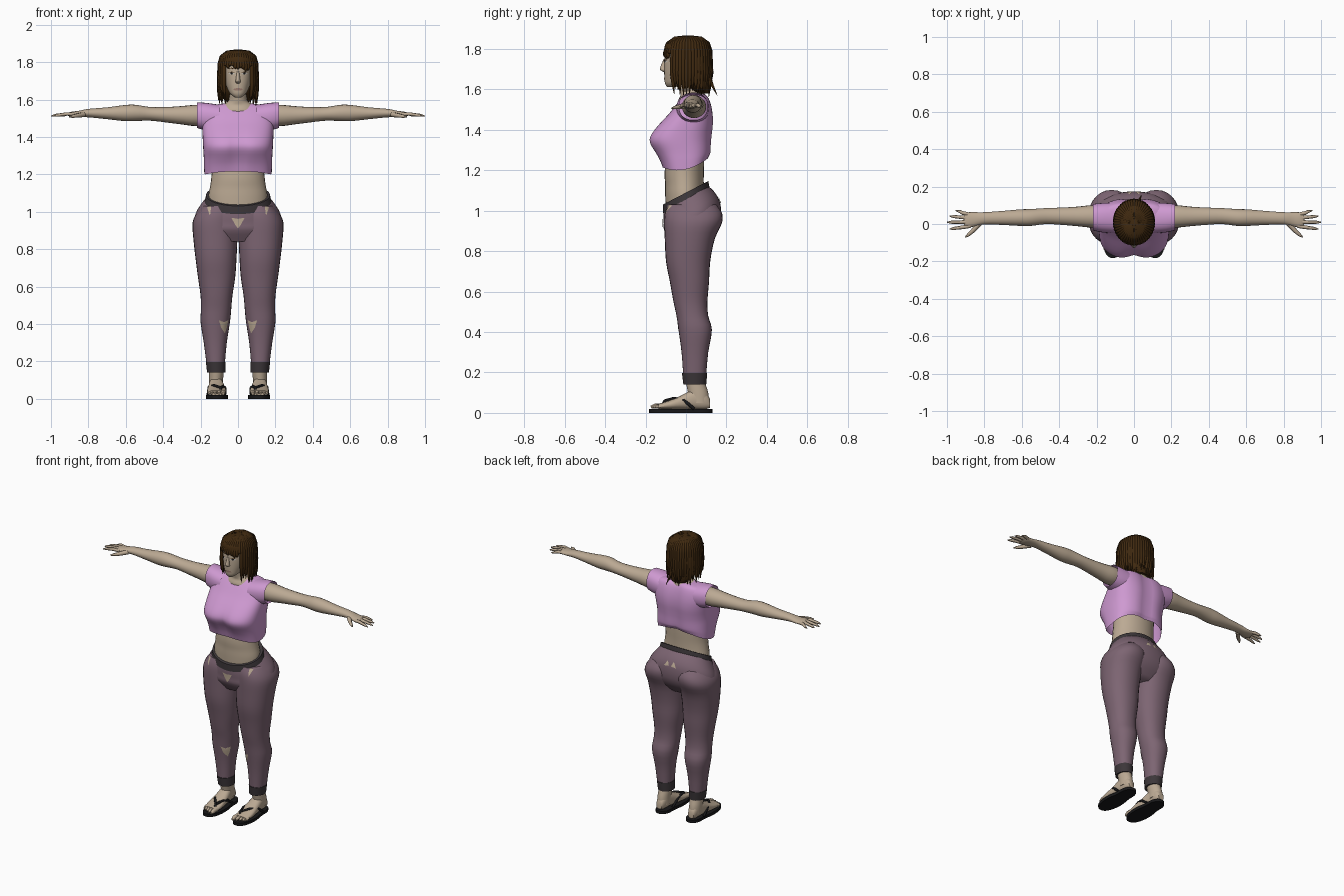
import bpy, bmesh, math, random
from mathutils import Vector
from mathutils.bvhtree import BVHTree

random.seed(4)
TAU = 2 * math.pi


def material(name, r, g, b):
    m = bpy.data.materials.new(name)
    m.diffuse_color = (r, g, b, 1)
    return m


SKIN = material("skin", .50, .40, .295)
SHIRT = material("lilac_cloth", .62, .32, .64)
PANTS = material("plum_cloth", .205, .13, .17)
TRIM = material("charcoal_trim", .045, .037, .041)
HAIR = material("brown_hair", .05, .022, .005)
BLACK = material("black_rubber", .009, .009, .010)
WHITE = material("eye_white", .55, .52, .48)
LIPS = material("lip", .33, .2, .16)


def finish(ob, mat, mirror=False, angle=55):
    ob.data.materials.clear()
    ob.data.materials.append(mat)
    if mirror:
        ob.modifiers.new("mirror", 'MIRROR')
    bpy.ops.object.select_all(action='DESELECT')
    ob.select_set(True)
    bpy.context.view_layer.objects.active = ob
    bpy.ops.object.shade_smooth_by_angle(angle=math.radians(angle))
    return ob


def add(name, me):
    ob = bpy.data.objects.new(name, me)
    bpy.context.collection.objects.link(ob)
    return ob


def catmull(rings, steps):
    out = []
    for i in range(len(rings) - 1):
        p0, p1 = rings[max(i - 1, 0)], rings[i]
        p2, p3 = rings[i + 1], rings[min(i + 2, len(rings) - 1)]
        for k in range(steps):
            t = k / steps
            out.append([b + .5 * t * (c - a + t * (2 * a - 5 * b + 4 * c - d + t * (3 * (b - c) + d - a)))
                        for a, b, c, d in zip(p0, p1, p2, p3)])
    return out + [rings[-1]]


def loft(name, mat, rings, axis='Z', p=2.0, n=28, steps=3, cap=True, mirror=False, fn=None):
    """Ring: (t, a0, a1, b0, b1, slope, bend) = position, extents, tilt along b."""
    rings = catmull([list(r) + [0] * (7 - len(r)) for r in rings], steps)
    bm, loops = bmesh.new(), []
    for t, a0, a1, b0, b1, s, q in rings:
        loop = []
        for i in range(n):
            c, d = math.cos(TAU * i / n), math.sin(TAU * i / n)
            a = (a0 + a1) / 2 + (a1 - a0) / 2 * math.copysign(abs(c) ** (2 / p), c)
            b = (b0 + b1) / 2 + (b1 - b0) / 2 * math.copysign(abs(d) ** (2 / p), d)
            u = t + s * b + q * b * b
            co = {'Z': (a, b, u), 'X': (u, a, b), 'Y': (a, u, b)}[axis]
            loop.append(bm.verts.new(fn(*co) if fn else co))
        loops.append(loop)
    for l0, l1 in zip(loops, loops[1:]):
        for i in range(n):
            j = (i + 1) % n
            bm.faces.new((l0[i], l0[j], l1[j], l1[i]))
    if cap:
        bm.faces.new(loops[0])
        bm.faces.new(loops[-1])
    bmesh.ops.recalc_face_normals(bm, faces=bm.faces)
    me = bpy.data.meshes.new(name)
    bm.to_mesh(me)
    bm.free()
    return finish(add(name, me), mat, mirror)


def tubes(name, mat, paths, mirror=False):
    """Each path is a list of (x, y, z, radius)."""
    cu = bpy.data.curves.new(name, 'CURVE')
    cu.dimensions, cu.bevel_depth, cu.bevel_resolution, cu.use_fill_caps = '3D', 1.0, 1, True
    for path in paths:
        sp = cu.splines.new('POLY')
        sp.points.add(len(path) - 1)
        for pt, (x, y, z, r) in zip(sp.points, path):
            pt.co, pt.radius = (x, y, z, 1), r
    tmp = add(name + "_curve", cu)
    me = bpy.data.meshes.new_from_object(tmp.evaluated_get(bpy.context.evaluated_depsgraph_get()))
    bpy.data.objects.remove(tmp)
    return finish(add(name, me), mat, mirror, 80)


def patch(name, mat, targets, outline, side=-1, off=.003, mirror=True):
    """Thin plate: outline in x, z projected onto the targets from front (-1) or back (1)."""
    trees = [BVHTree.FromPolygons([v.co for v in o.data.vertices], [f.vertices for f in o.data.polygons])
             for o in targets]
    cx, cz = (sum(c) / len(outline) for c in zip(*outline))

    def project(x, z):
        hits = [t.ray_cast(Vector((x, side, z)), Vector((0, -side, 0)))[0] for t in trees]
        ys = [h.y * side for h in hits if h]
        return (x, side * (max(ys) + off) if ys else 0, z)
    n = len(outline)
    vs = [project(cx + (x - cx) * k, cz + (z - cz) * k) for k in (.5, 1) for x, z in outline]
    vs.append(project(cx, cz))
    fs = [(2 * n, i, (i + 1) % n) for i in range(n)]
    fs += [(i, n + i, n + (i + 1) % n, (i + 1) % n) for i in range(n)]
    me = bpy.data.meshes.new(name)
    me.from_pydata(vs, [], fs)
    return finish(add(name, me), mat, mirror)


def oval(x, z, rx, rz, n=12):
    return [(x + rx * math.cos(TAU * i / n), z + rz * math.sin(TAU * i / n)) for i in range(n)]


# torso, neck and head
loft("waist", SKIN, [(1.0, -.155, .155, -.1, .085), (1.08, -.158, .158, -.103, .09), (1.13, -.15, .15, -.103, .088),
                     (1.18, -.143, .143, -.106, .088), (1.25, -.14, .14, -.1, .09), (1.4, -.14, .14, -.08, .09)])
loft("neck", SKIN, [(1.5, -.1, .1, -.03, .1), (1.54, -.1, .1, -.04, .1), (1.568, -.09, .09, -.028, .1),
                    (1.588, -.055, .055, -.03, .085), (1.62, -.046, .046, -.036, .07), (1.69, -.046, .046, -.045, .06)])
head = loft("head", SKIN, [(1.612, -.018, .018, -.094, -.05), (1.63, -.041, .041, -.104, -.01),
                           (1.66, -.058, .058, -.107, .05), (1.70, -.07, .07, -.108, .08),
                           (1.75, -.077, .077, -.107, .1), (1.80, -.078, .078, -.1, .105),
                           (1.84, -.06, .06, -.07, .09), (1.858, -.03, .03, -.02, .05)], p=2.3)
loft("nose", SKIN, [(1.752, -.006, .006, -.11, -.09), (1.708, -.012, .012, -.128, -.09),
                    (1.696, -.014, .014, -.126, -.09), (1.686, -.008, .008, -.11, -.09)], n=12)

# face details
patch("eye", WHITE, [head], oval(.034, 1.74, .016, .0065))
patch("iris", BLACK, [head], oval(.034, 1.74, .0065, .0065), off=.005)
patch("upper_lid", HAIR, [head], [(.016, 1.742), (.034, 1.75), (.053, 1.743), (.034, 1.745)], off=.005)
patch("eyebrow", HAIR, [head], [(.014, 1.762), (.035, 1.771), (.056, 1.764), (.035, 1.765)])
patch("mouth", LIPS, [head], oval(0, 1.654, .025, .007), mirror=False)

# hair: cap, back mass and loose locks
loft("hair_cap", HAIR, [(1.775, -.098, .098, -.103, .12), (1.80, -.103, .103, -.108, .122),
                        (1.83, -.09, .09, -.098, .11), (1.855, -.058, .058, -.062, .075),
                        (1.866, -.02, .02, -.02, .03)])
loft("hair_back", HAIR, [(1.80, -.1, .1, -.065, .12), (1.72, -.105, .105, -.045, .125), (1.65, -.1, .1, -.025, .118),
                         (1.61, -.085, .085, .01, .115), (1.58, -.05, .05, .04, .11)])
locks = []
for i in range(46):
    th = -math.pi + TAU * i / 46
    sx, sy, f = math.sin(th), -math.cos(th), abs(th)
    end = 1.765 if f < .75 else 1.60 if f < 1.2 else 1.585
    end += random.uniform(-.025, .02)
    flare = random.uniform(.86, 1.04) if f > .75 else .99

    def at(r, z, rad):
        return (sx * r * .103, .01 + sy * r * .115, z, rad)
    mid = (1.79 + end) / 2
    locks.append([at(.15, 1.862, .006), at(.55, 1.852, .012), at(.85, 1.828, .013), at(.96, 1.79, .012),
                  at(1.0, mid, .012), at((1 + flare) / 2, (mid + end) / 2, .009), at(flare, end, .001)])
locks.append([(.02, .11, 1.68, .01), (.03, .13, 1.62, .007), (.04, .155, 1.57, .001)])
tubes("hair_locks", HAIR, locks)

# crop top with cleft bust and open hem
def cleft(x, y, z):
    if y < -.05:
        y += .022 * math.exp(-(x / .04) ** 2) * math.exp(-((z - 1.32) / .09) ** 2)
    elif y > .08:
        y -= .015 * math.exp(-(x / .04) ** 2)
    return x, y, z


loft("crop_top", SHIRT, [(1.205, -.18, .18, -.118, .112, .22, 2.6), (1.25, -.182, .182, -.135, .12, .1, 1),
                         (1.29, -.183, .183, -.156, .125), (1.34, -.186, .186, -.184, .128),
                         (1.38, -.188, .188, -.174, .132), (1.43, -.19, .19, -.133, .137),
                         (1.48, -.19, .19, -.085, .135), (1.53, -.18, .18, -.045, .125),
                         (1.565, -.15, .15, -.015, .11), (1.578, -.08, .08, .0, .09)],
     p=2.7, n=48, cap=False, fn=cleft)
loft("sleeve", SHIRT, [(.10, -.05, .115, 1.43, 1.572), (.17, -.045, .112, 1.435, 1.582),
                       (.22, -.034, .107, 1.448, 1.585)], axis='X', p=2.3, cap=False, mirror=True)

# arms and hands
loft("arm", SKIN, [(.12, -.02, .09, 1.47, 1.57), (.22, -.02, .1, 1.458, 1.572), (.3, -.012, .093, 1.467, 1.565),
                   (.38, -.005, .088, 1.477, 1.56), (.47, .0, .085, 1.487, 1.56), (.55, -.01, .08, 1.485, 1.572),
                   (.61, -.01, .078, 1.485, 1.57), (.7, -.005, .07, 1.495, 1.558), (.8, -.002, .063, 1.505, 1.55),
                   (.85, -.012, .063, 1.505, 1.54), (.89, -.02, .062, 1.507, 1.535), (.91, -.008, .05, 1.513, 1.528)],
     axis='X', n=20, mirror=True)
fingers = []
for y0, y1, x1 in ((-.011, -.027, .985), (.011, .009, .999), (.031, .042, .985), (.05, .072, .953)):
    fingers.append([(.875, y0, 1.521, .010), (.915, y0 + (y1 - y0) * .4, 1.523, .010),
                    (x1 - .02, y1 - (y1 - y0) * .2, 1.516, .008), (x1, y1, 1.511, .003)])
fingers.append([(.825, .005, 1.52, .015), (.86, -.035, 1.514, .012), (.885, -.057, 1.51, .009), (.902, -.071, 1.507, .003)])
tubes("fingers", SKIN, fingers, mirror=True)

# trousers
hips = loft("trouser_hips", PANTS, [(.84, -.19, .19, -.07, .1), (.91, -.236, .236, -.107, .165, .1),
                                    (.97, -.23, .23, -.11, .172, .3), (1.02, -.203, .203, -.112, .15, .4),
                                    (1.065, -.172, .172, -.11, .112, .5)], p=2.1, n=40)
leg = loft("trouser_leg", PANTS, [(1.03, .02, .19, -.09, .15), (.99, .003, .223, -.104, .178),
                                  (.94, .0, .243, -.108, .178), (.86, .003, .239, -.105, .142),
                                  (.75, .008, .227, -.099, .12), (.65, .015, .214, -.08, .114),
                                  (.55, .03, .2, -.062, .106), (.48, .036, .198, -.047, .11),
                                  (.41, .043, .2, -.037, .128), (.30, .06, .183, -.022, .11),
                                  (.19, .07, .169, -.014, .1)], p=2.2, mirror=True)
loft("waistband", TRIM, [(1.045, -.181, .181, -.115, .119, .5), (1.09, -.171, .171, -.114, .11, .52)], steps=1, n=40)
loft("ankle_cuff", TRIM, [(.14, .066, .165, -.013, .1), (.198, .066, .172, -.02, .105)], steps=1, mirror=True)

# skin showing through tears in the cloth
cloth = [hips, leg]
patch("shin_tear", SKIN, cloth, [(.052, .42), (.075, .41), (.102, .42), (.09, .38), (.07, .35), (.06, .38)])
patch("hip_tear", SKIN, cloth, [(.145, 1.03), (.165, 1.025), (.158, 1.0), (.15, .98), (.146, 1.0)], off=.004)
patch("front_tear", SKIN, [hips], [(-.035, .968), (0, .962), (.035, .968), (.018, .935), (0, .91), (-.018, .935)],
      off=.005, mirror=False)
patch("back_tear", SKIN, cloth, [(.008, 1.04), (.045, 1.035), (.022, 1.07)], side=1, off=.005)

# feet and sandals
loft("ankle", SKIN, [(.05, .08, .155, .015, .115), (.1, .08, .156, .01, .11), (.15, .076, .155, .0, .095),
                     (.2, .08, .155, .0, .09)], mirror=True)
loft("foot", SKIN, [(-.135, .068, .158, .02, .045), (-.08, .063, .165, .018, .062), (-.02, .069, .16, .018, .088),
                    (.04, .08, .155, .018, .118), (.09, .085, .15, .018, .11), (.118, .098, .138, .025, .07)],
     axis='Y', p=2.4, mirror=True)
tubes("toes", SKIN, [[(x, -.11, .034, r), (x, y + .02, .034, r), (x, y, .028, r * .6)] for x, y, r in
                     ((.079, -.173, .014), (.102, -.168, .011), (.122, -.16, .010), (.14, -.15, .010),
                      (.156, -.138, .009))], mirror=True)


def arch(x, y, z):
    return .112 + (x - .112) * (1 - .18 * math.exp(-((y - .03) / .05) ** 2)), y, z


loft("sandal_sole", BLACK, [(0, .053, .172, -.182, .13), (.019, .053, .172, -.182, .13)],
     p=2.5, n=36, steps=1, mirror=True, fn=arch)
R = .008
tubes("sandal_strap", BLACK, [
    [(.092, -.128, .02, R), (.092, -.105, .06, R), (.13, -.06, .072, R), (.155, -.01, .062, R), (.161, .04, .02, R)],
    [(.092, -.105, .06, R), (.079, -.06, .066, R), (.069, -.01, .058, R), (.071, .04, .02, R)]], mirror=True)
